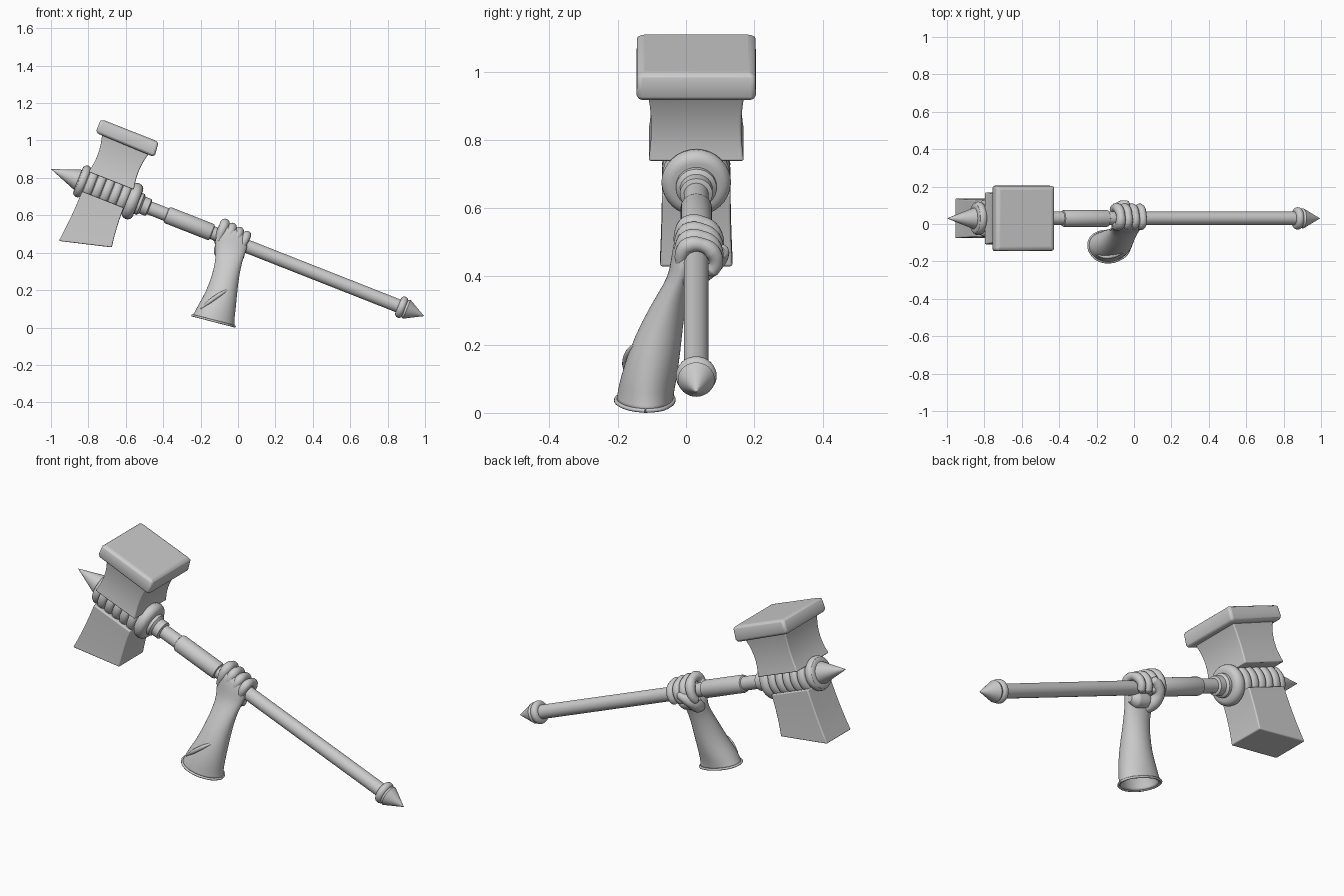
import bpy, bmesh, math
from mathutils import Matrix, Vector

if "Cube" in bpy.data.objects:
    bpy.data.objects.remove(bpy.data.objects["Cube"])

# Local weapon frame: s along the shaft (from the spike tip), y sideways, h up from the shaft
A = math.radians(21.5)
C, S = math.cos(A), math.sin(A)
FRAME = Matrix(((C, 0, S, -1.0), (0, 1, 0, 0.03), (-S, 0, C, 0.847), (0, 0, 0, 1)))


def activate(ob):
    bpy.ops.object.select_all(action='DESELECT')
    ob.select_set(True)
    bpy.context.view_layer.objects.active = ob


def loft(name, rings, cap_start=True, cap_end=True, frame=None, angle=40):
    """Skin a list of equal-length closed rings."""
    bm = bmesh.new()
    vr = [[bm.verts.new(p) for p in ring] for ring in rings]
    n = len(vr[0])
    for a, b in zip(vr, vr[1:]):
        for i in range(n):
            j = (i + 1) % n
            bm.faces.new((a[i], a[j], b[j], b[i]))
    if cap_start:
        bm.faces.new(vr[0][::-1])
    if cap_end:
        bm.faces.new(vr[-1])
    if frame:
        bm.transform(frame)
    bmesh.ops.remove_doubles(bm, verts=bm.verts, dist=1e-5)
    bmesh.ops.recalc_face_normals(bm, faces=bm.faces)
    me = bpy.data.meshes.new(name)
    bm.to_mesh(me)
    bm.free()
    ob = bpy.data.objects.new(name, me)
    bpy.context.collection.objects.link(ob)
    activate(ob)
    bpy.ops.object.shade_smooth_by_angle(angle=math.radians(angle))
    return ob


def lathe(name, profile, n=32):
    """Turned part around the shaft; profile is (s, radius)."""
    rings = [[(s, max(r, 1e-4) * math.cos(2 * math.pi * i / n),
               max(r, 1e-4) * math.sin(2 * math.pi * i / n)) for i in range(n)]
             for s, r in profile]
    return loft(name, rings, frame=FRAME)


def ring(name, s, r, t, w):
    """Rounded ring: outer radius r, tube depth t, half width w."""
    pts = [(s + w * math.cos(k * math.pi / 8), r - t + t * math.sin(k * math.pi / 8))
           for k in range(8, -1, -1)]
    return lathe(name, [(s - w, 0.03)] + pts + [(s + w, 0.03)])


def block(name, sections, bevel):
    """Four-sided block; sections are (h_at_s0, h_at_s1, s0, s1, half_y)."""
    rings = [[(s0, -y, h0), (s1, -y, h1), (s1, y, h1), (s0, y, h0)]
             for h0, h1, s0, s1, y in sections]
    ob = loft(name, rings, frame=FRAME)
    m = ob.modifiers.new("bevel", 'BEVEL')
    m.width, m.segments, m.limit_method = bevel, 3, 'ANGLE'
    m.angle_limit = math.radians(40)
    return ob


def tube(name, points, frame=None):
    """Smooth rounded digit; points are (x, y, z, radius)."""
    cu = bpy.data.curves.new(name, 'CURVE')
    cu.dimensions = '3D'
    cu.bevel_depth, cu.bevel_resolution, cu.resolution_u = 1.0, 4, 8
    cu.use_fill_caps = True
    sp = cu.splines.new('BEZIER')
    sp.bezier_points.add(len(points) - 1)
    for bp, (x, y, z, r) in zip(sp.bezier_points, points):
        v = Vector((x, y, z))
        bp.co = frame @ v if frame else v
        bp.radius = r
        bp.handle_left_type = bp.handle_right_type = 'AUTO'
    ob = bpy.data.objects.new(name, cu)
    bpy.context.collection.objects.link(ob)
    activate(ob)
    bpy.ops.object.convert(target='MESH')
    bpy.ops.object.shade_smooth_by_angle(angle=math.radians(50))


# Shaft with thicker sleeve, pommel collar and pointed ends
lathe("shaft", [(0.15, 0.036), (2.03, 0.036)])
lathe("shaft_sleeve", [(0.662, 0.034), (0.666, 0.043), (0.675, 0.046), (0.915, 0.046),
                       (0.924, 0.043), (0.928, 0.034)])
lathe("neck_collar", [(0.48, 0.06), (0.515, 0.06), (0.525, 0.048), (0.56, 0.048), (0.566, 0.036)])
ring("pommel_collar", 2.015, 0.06, 0.018, 0.02)
lathe("pommel_spike", [(2.02, 0.036), (2.035, 0.05), (2.045, 0.054), (2.144, 0.0)])
lathe("top_spike", [(0.0, 0.0), (0.15, 0.056), (0.17, 0.056)])

# Binding around the middle of the head
lathe("binding_core", [(0.16, 0.08), (0.48, 0.08)])
ring("front_ring", 0.18, 0.09, 0.025, 0.025)
ring("back_ring", 0.468, 0.102, 0.03, 0.032)
for i in range(5):
    ring(f"binding_band_{i + 1}", 0.225 + i * 0.048, 0.1, 0.015, 0.023)

# Hammer head: flared neck, cap, and slanted lower block
neck = []
for k in range(9):
    t = k / 8
    e = 0.016 * (2 * t - 1) ** 2
    h = 0.06 + t * 0.22
    neck.append((h, h, 0.208 - e - 0.008 * t, 0.437 + e + 0.008 * t, 0.13 + 0.6 * e + 0.004 * t))
block("upper_neck", neck, 0.006)
block("striking_cap", [(0.268, 0.262, 0.157, 0.484, 0.168), (0.285, 0.278, 0.150, 0.490, 0.175),
                       (0.335, 0.335, 0.150, 0.484, 0.173), (0.347, 0.347, 0.160, 0.474, 0.163)], 0.012)
low = []
for k in range(7):
    t = k / 6
    f = t * t
    low.append((-0.05 - 0.292 * t, -0.05 - 0.22 * t, 0.198 - 0.018 * f, 0.438 + 0.018 * f,
                0.1 + 0.006 * f))
block("lower_block", low, 0.006)

# Sleeved forearm flowing into the palm: (x, y, z, rx, ry, tilt)
arm = [(-0.133, -0.119, 0.036, 0.113, 0.084, -0.26), (-0.128, -0.117, 0.06, 0.106, 0.083, -0.24),
       (-0.116, -0.111, 0.10, 0.101, 0.083, -0.18), (-0.088, -0.093, 0.18, 0.084, 0.077, -0.1),
       (-0.068, -0.068, 0.27, 0.073, 0.061, -0.05), (-0.050, -0.038, 0.35, 0.072, 0.045, 0),
       (-0.040, -0.012, 0.40, 0.080, 0.040, 0), (-0.034, -0.008, 0.45, 0.088, 0.036, -0.15),
       (-0.036, -0.006, 0.50, 0.080, 0.030, -0.3), (-0.040, -0.002, 0.54, 0.058, 0.020, -0.36)]
rings = []
for x, y, z, rx, ry, tilt in arm:
    pts = []
    for i in range(24):
        a = 2 * math.pi * i / 24
        fold = 1 + 0.035 * math.sin(3 * a + 22 * z) * max(0, 1 - z / 0.35)
        u, v = rx * fold * math.cos(a), ry * fold * math.sin(a)
        pts.append((x + u, y + v, z + tilt * u))
    rings.append(pts)
forearm = loft("forearm", rings, cap_start=False, angle=80)
sub = forearm.modifiers.new("smooth", 'SUBSURF')
sub.levels = sub.render_levels = 1
sol = forearm.modifiers.new("sleeve_thickness", 'SOLIDIFY')
sol.thickness, sol.offset = 0.01, -1

# Sleeve hem and a diagonal fold on the cloth
hem = [(*p, 0.006) for p in rings[0][::2]]
tube("sleeve_hem", hem + [hem[0]])
tube("sleeve_fold", [(-0.20, -0.165, 0.10, 0.004), (-0.15, -0.176, 0.14, 0.011),
                     (-0.10, -0.168, 0.175, 0.011), (-0.04, -0.14, 0.21, 0.003)])

# Four fingers wrapped over the shaft
for i in range(4):
    s, k, r = 0.972 + 0.044 * i, 1 - 0.07 * i, 0.025 - 0.001 * i
    path = [(-0.045, -0.03, 0.6), (-0.040, 0.04, 1.0), (-0.022, 0.066, 1.08), (0.018, 0.066, 0.95),
            (0.046, 0.042, 1.08), (0.058, 0.0, 0.95), (0.046, -0.035, 0.9), (0.032, -0.05, 0.3)]
    tube(f"finger_{i + 1}", [(s, y, h * k, r * f) for y, h, f in path], FRAME)

# Thumb closing from the far side
tube("thumb", [(-0.07, -0.02, 0.38, 0.030), (-0.095, 0.035, 0.405, 0.034), (-0.092, 0.08, 0.435, 0.027),
               (-0.065, 0.10, 0.462, 0.026), (-0.035, 0.105, 0.475, 0.021), (-0.022, 0.105, 0.479, 0.006)])
# Heel of the palm under the shaft
tube("palm_heel", [(-0.10, 0.0, 0.43, 0.02), (-0.06, 0.01, 0.41, 0.04), (0.0, 0.01, 0.395, 0.04),
                   (0.035, 0.01, 0.39, 0.018)])
